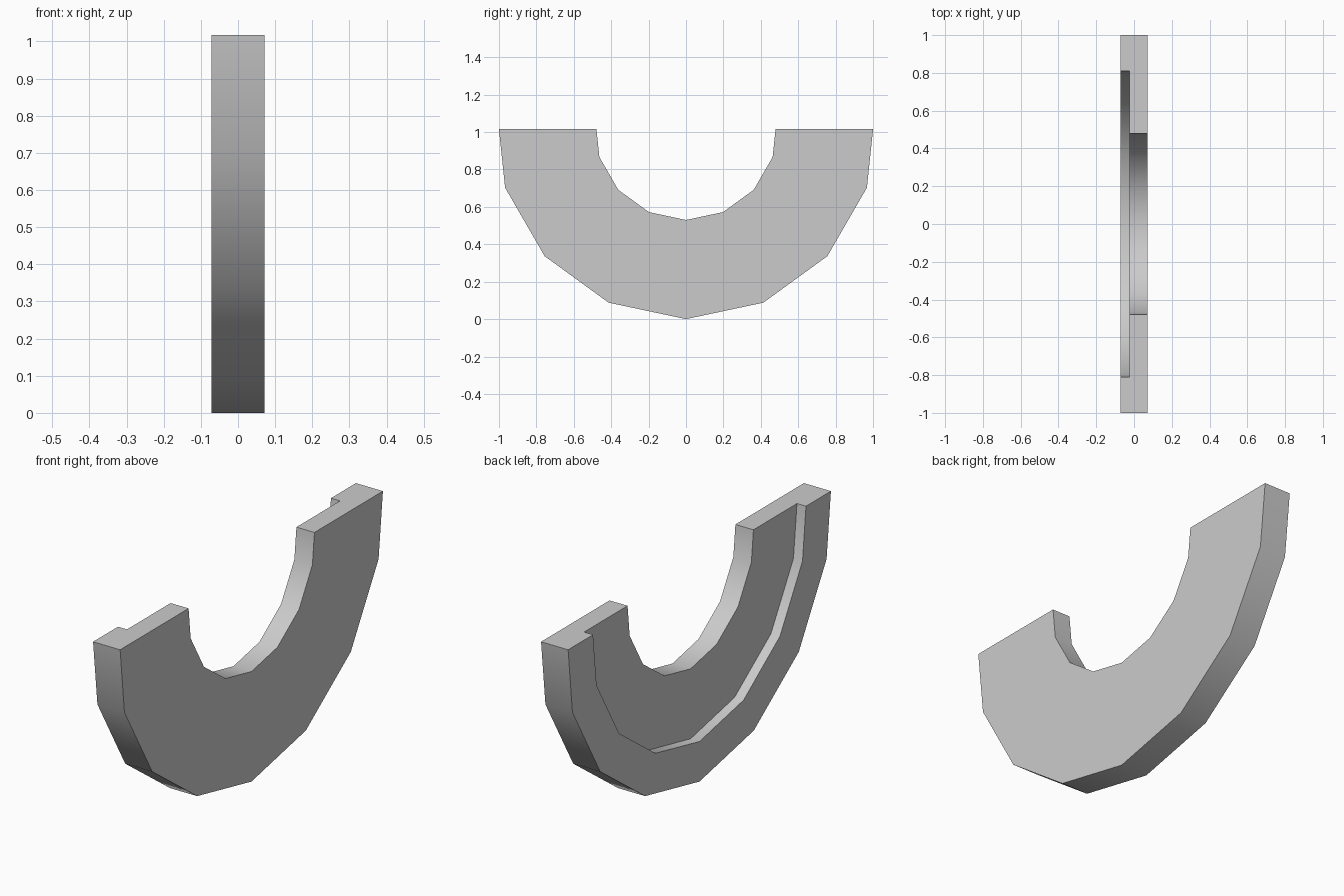
import bpy
import bmesh
from math import radians
from mathutils import Matrix, Vector

cube = bpy.data.objects.get("Cube")
if cube:
    bpy.data.objects.remove(cube)

# Sizes: the arc is the lower part of a 15-sided ring, cut flat at its centre
RADIUS = 1.017
LEDGE = 0.824
INNER = 0.487
HALF = 0.072
STEP_X = -0.024
SIDES = 15

# Material
grey = bpy.data.materials.new("light grey")
grey.use_nodes = True
colour = (0.6, 0.6, 0.6, 1)
grey.diffuse_color = colour
grey.node_tree.nodes["Principled BSDF"].inputs["Base Color"].default_value = colour

# L-shaped cross-section as (x, radius)
profile = [(-HALF, RADIUS), (HALF, RADIUS), (HALF, INNER),
           (STEP_X, INNER), (STEP_X, LEDGE), (-HALF, LEDGE)]

bm = bmesh.new()
centre = Vector((0, 0, RADIUS))

# Sweep the section around the centre
rings = []
for i in range(-4, 5):
    turn = Matrix.Rotation(radians(360 / SIDES * i), 3, "X")
    rings.append([bm.verts.new(centre + turn @ Vector((x, 0, -r)))
                  for x, r in profile])
for a, b in zip(rings, rings[1:]):
    for j in range(len(profile)):
        k = (j + 1) % len(profile)
        bm.faces.new((a[j], a[k], b[k], b[j]))

# Cut both ends level and close them
bmesh.ops.bisect_plane(bm, geom=bm.verts[:] + bm.edges[:] + bm.faces[:],
                       plane_co=centre, plane_no=(0, 0, 1), clear_outer=True)
bmesh.ops.holes_fill(bm, edges=[e for e in bm.edges if e.is_boundary], sides=0)
bmesh.ops.recalc_face_normals(bm, faces=bm.faces[:])

mesh = bpy.data.meshes.new("stepped_half_ring")
bm.to_mesh(mesh)
bm.free()
mesh.materials.append(grey)
half_ring = bpy.data.objects.new("stepped_half_ring", mesh)
bpy.context.collection.objects.link(half_ring)

# Smooth the curved walls, keep the corners sharp
bpy.ops.object.select_all(action="DESELECT")
half_ring.select_set(True)
bpy.context.view_layer.objects.active = half_ring
bpy.ops.object.shade_smooth_by_angle(angle=radians(30))
